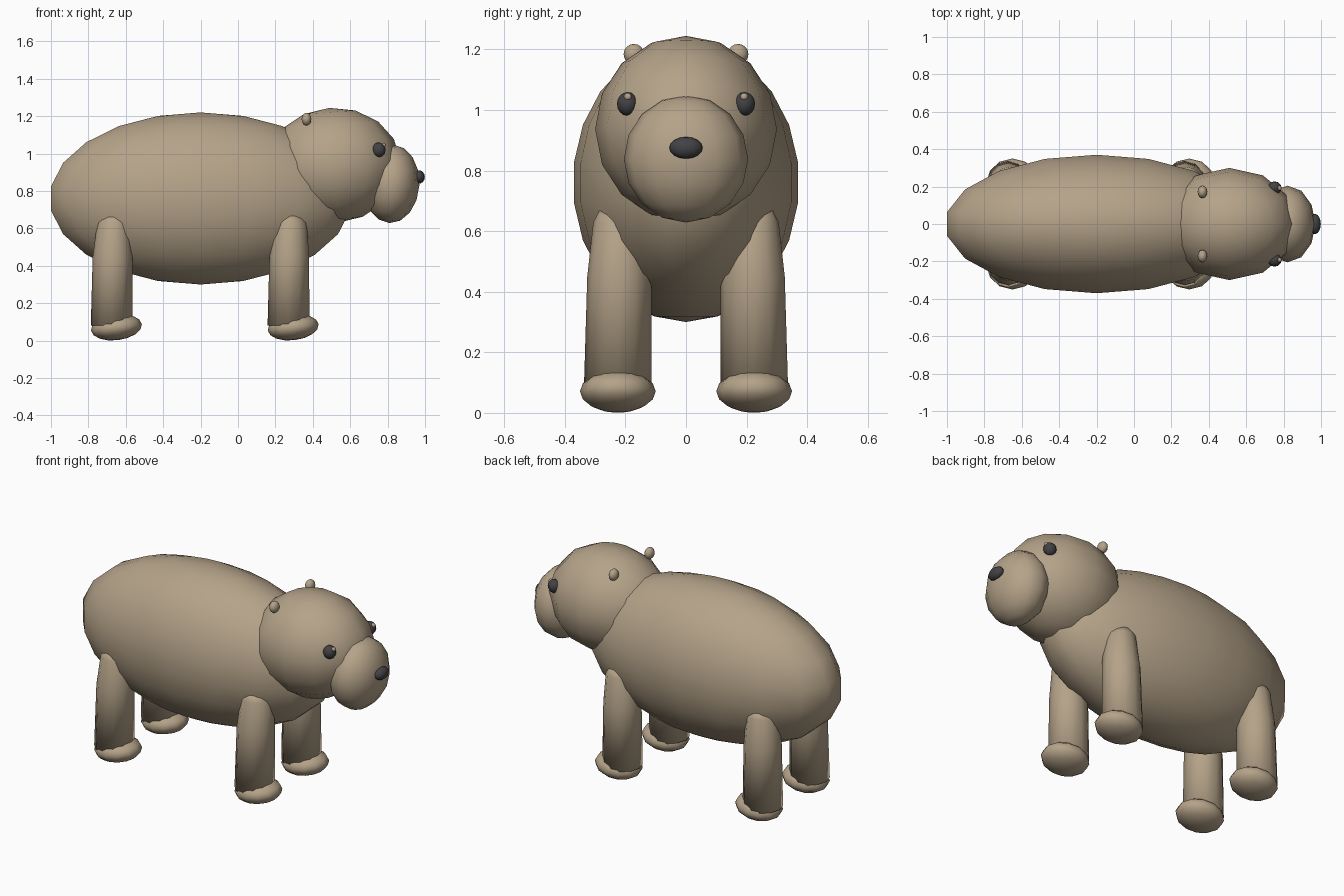
import bpy
import bmesh
from math import radians
from mathutils import Matrix, Vector

if "Cube" in bpy.data.objects:
    bpy.data.objects.remove(bpy.data.objects["Cube"], do_unlink=True)


def make_material(name, rgb):
    mat = bpy.data.materials.new(name)
    mat.use_nodes = True
    color = (*rgb, 1.0)
    mat.diffuse_color = color
    mat.node_tree.nodes["Principled BSDF"].inputs["Base Color"].default_value = color
    return mat


FUR = make_material("tan fur", (0.46, 0.365, 0.25))
DARK = make_material("charcoal", (0.055, 0.055, 0.06))


def finish(name, bm, mat):
    """Turn a bmesh into a smooth shaded object."""
    bmesh.ops.recalc_face_normals(bm, faces=bm.faces)
    mesh = bpy.data.meshes.new(name)
    bm.to_mesh(mesh)
    bm.free()
    mesh.materials.append(mat)
    for poly in mesh.polygons:
        poly.use_smooth = True
    obj = bpy.data.objects.new(name, mesh)
    bpy.context.collection.objects.link(obj)
    return obj


def ellipsoid(name, center, radii, mat, segments=12, rings=8, nose_up=0):
    """Stretched sphere, optionally tilted so its +x end rises."""
    bm = bmesh.new()
    bmesh.ops.create_uvsphere(bm, u_segments=segments, v_segments=rings, radius=1)
    tilt = Matrix.Rotation(radians(-nose_up), 4, "Y")
    place = Matrix.Translation(center) @ tilt @ Matrix.Diagonal((*radii, 1))
    bm.transform(place)
    return finish(name, bm, mat)


def leg(name, x, side):
    """Round limb tapering to a shoulder hidden in the body."""
    bm = bmesh.new()
    # height, radius, x lean, distance from the midline
    profile = [(0.08, 0.112, 0.0, 0.225), (0.45, 0.106, 0.004, 0.22),
               (0.63, 0.088, 0.01, 0.218), (0.67, 0.05, 0.01, 0.235)]
    loops = []
    for z, r, lean, y in profile:
        ring = bmesh.ops.create_circle(bm, segments=12, radius=r)["verts"]
        bmesh.ops.translate(bm, verts=ring, vec=Vector((x + lean, side * y, z)))
        loops.append(ring)
    for low, high in zip(loops, loops[1:]):
        for i in range(len(low)):
            j = (i + 1) % len(low)
            bm.faces.new((low[i], low[j], high[j], high[i]))
    bm.faces.new(loops[0])
    bm.faces.new(loops[-1])
    return finish(name, bm, FUR)


# Torso, head and muzzle
ellipsoid("body", (-0.2, 0, 0.76), (0.82, 0.374, 0.46), FUR, 18, 11)
ellipsoid("head", (0.51, 0, 0.937), (0.36, 0.3, 0.308), FUR, nose_up=4)
ellipsoid("muzzle", (0.82, 0, 0.838), (0.15, 0.205, 0.21), FUR, nose_up=-3)
ellipsoid("nose", (0.967, 0, 0.875), (0.032, 0.055, 0.036), DARK)

for label, side in (("left", 1), ("right", -1)):
    # Face details
    ellipsoid(f"{label}_eye", (0.752, side * 0.193, 1.02), (0.037, 0.035, 0.039), DARK)
    ellipsoid(f"{label}_eye_glint", (0.777, side * 0.192, 1.043), (0.013, 0.013, 0.013), FUR)
    ellipsoid(f"{label}_ear", (0.366, side * 0.172, 1.184), (0.026, 0.034, 0.034), FUR)
    # Limbs
    for place, x in (("hind", -0.675), ("front", 0.27)):
        leg(f"{label}_{place}_leg", x, side)
        ellipsoid(f"{label}_{place}_foot", (x + 0.025, side * 0.225, 0.071),
                  (0.137, 0.125, 0.069), FUR, nose_up=7)
